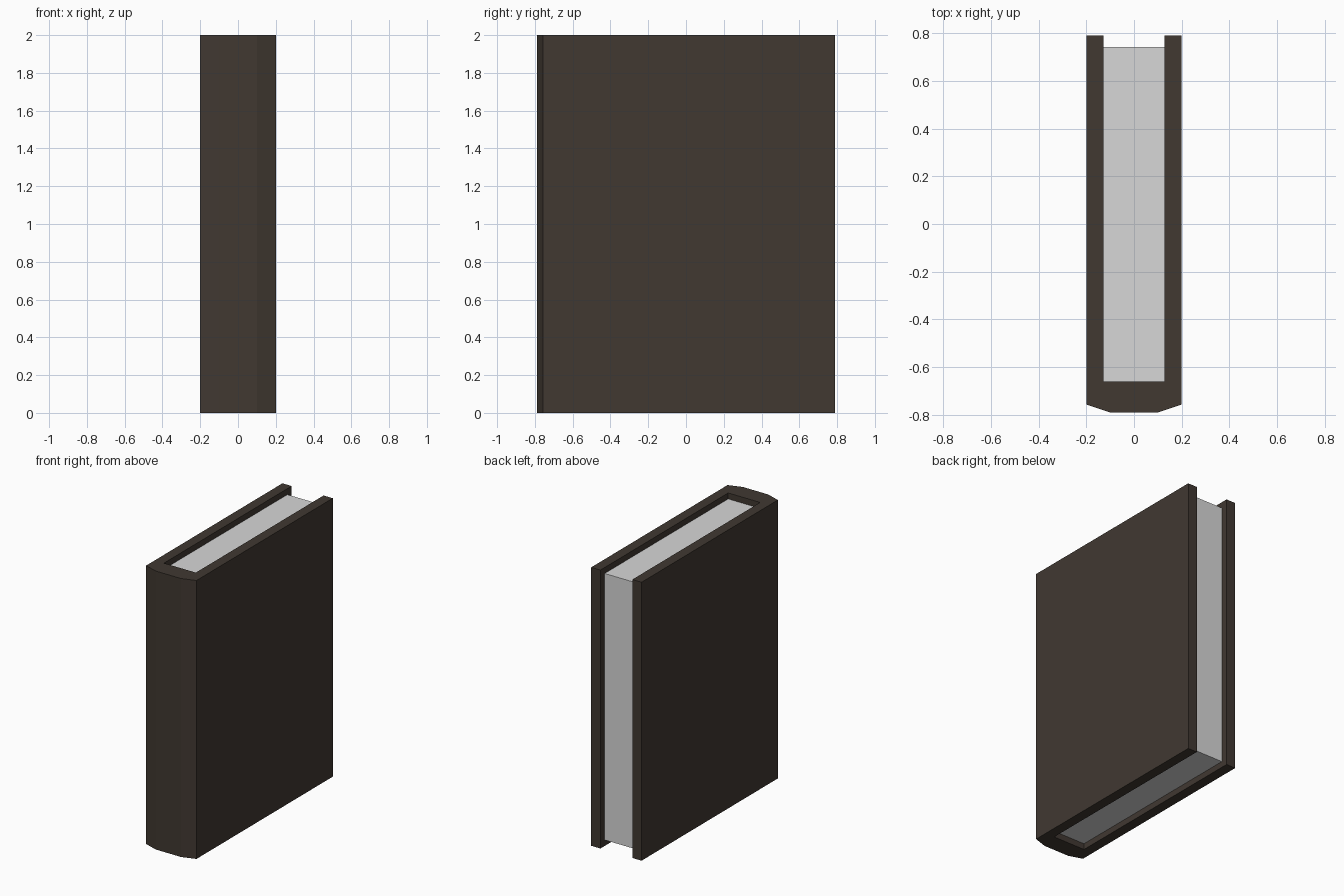
import bpy
import bmesh

cube = bpy.data.objects.get("Cube")
if cube:
    bpy.data.objects.remove(cube, do_unlink=True)


def make_material(name, rgb):
    mat = bpy.data.materials.new(name)
    mat.use_nodes = True
    color = (*rgb, 1.0)
    mat.diffuse_color = color
    mat.node_tree.nodes["Principled BSDF"].inputs["Base Color"].default_value = color
    return mat


def extrude_profile(name, half_profile, bottom, top, mat):
    """Mirror a half outline across x = 0 and extrude it upward."""
    outline = half_profile + [(-x, y) for x, y in reversed(half_profile)]
    bm = bmesh.new()
    base = bm.faces.new([bm.verts.new((x, y, bottom)) for x, y in outline])
    result = bmesh.ops.extrude_face_region(bm, geom=[base], use_keep_orig=True)
    raised = [v for v in result["geom"] if isinstance(v, bmesh.types.BMVert)]
    bmesh.ops.translate(bm, verts=raised, vec=(0, 0, top - bottom))
    bmesh.ops.recalc_face_normals(bm, faces=bm.faces)
    mesh = bpy.data.meshes.new(name)
    bm.to_mesh(mesh)
    bm.free()
    mesh.materials.append(mat)
    obj = bpy.data.objects.new(name, mesh)
    bpy.context.collection.objects.link(obj)
    return obj


HEIGHT = 2.0
HALF_WIDTH = 0.2
HALF_DEPTH = 0.79
INNER = 0.127        # half the gap between the boards
SPINE_INNER = -0.66  # inside face of the spine
MARGIN = 0.043       # how far the pages sit inside the cover

leather = make_material("dark brown cover", (0.052, 0.040, 0.031))
paper = make_material("light grey paper", (0.68, 0.68, 0.68))

# Cover: two boards joined by a chamfered spine
extrude_profile("cover", [
    (0.1, -HALF_DEPTH),
    (HALF_WIDTH, -0.757),
    (HALF_WIDTH, HALF_DEPTH),
    (INNER, HALF_DEPTH),
    (INNER, SPINE_INNER),
], 0.0, HEIGHT, leather)

# Page block, recessed on its three open sides
extrude_profile("pages", [
    (INNER, SPINE_INNER),
    (INNER, 0.742),
], MARGIN, HEIGHT - MARGIN, paper)
